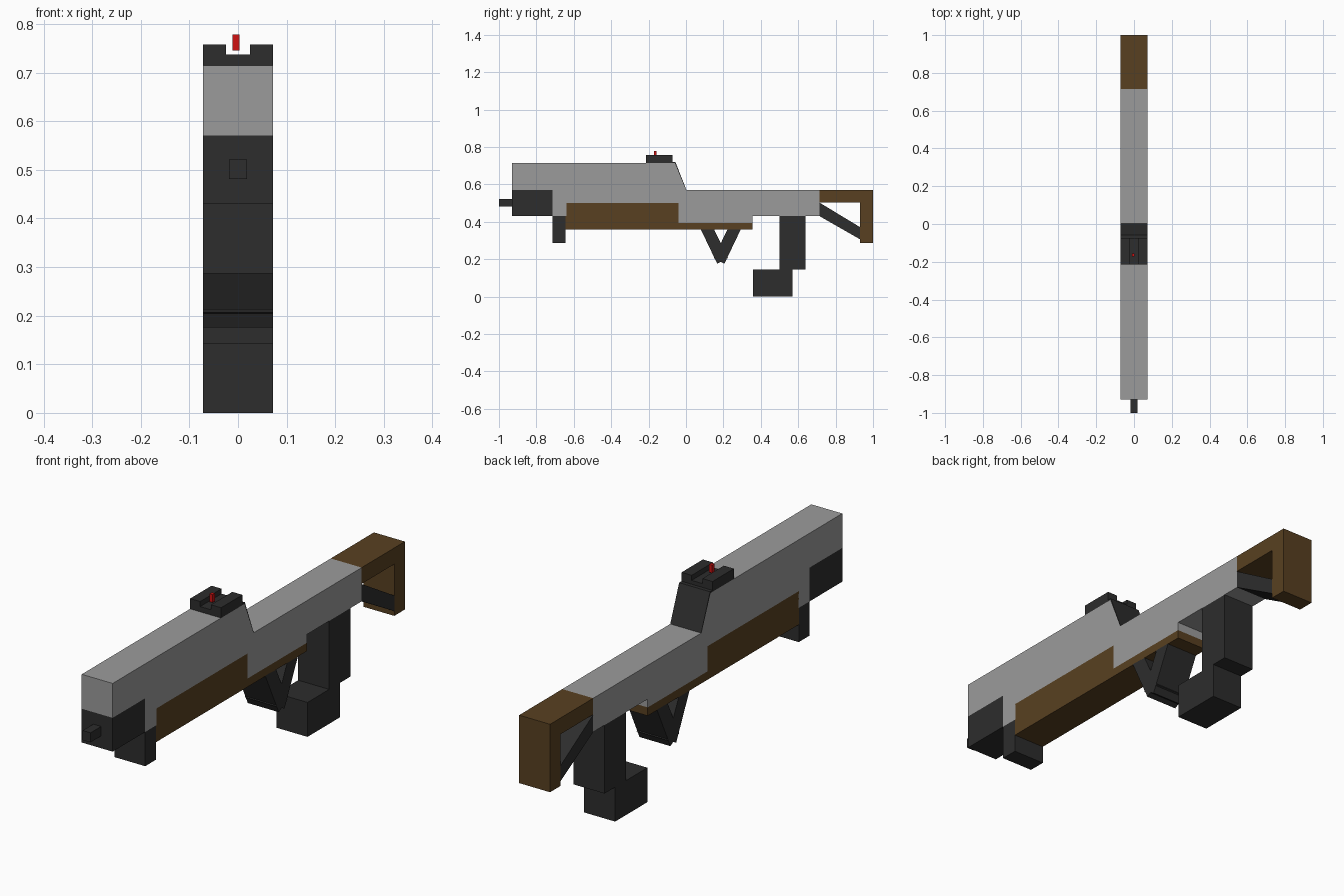
import bpy
import bmesh

if "Cube" in bpy.data.objects:
    bpy.data.objects.remove(bpy.data.objects["Cube"])

W = 0.0715  # half width shared by most parts


def material(name, rgb):
    m = bpy.data.materials.new(name)
    m.diffuse_color = (*rgb, 1)
    m.use_nodes = True
    m.node_tree.nodes["Principled BSDF"].inputs["Base Color"].default_value = m.diffuse_color
    return m


GREY = material("grey", (0.33, 0.33, 0.33))
DARK = material("dark_grey", (0.026, 0.026, 0.026))
WOOD = material("brown", (0.098, 0.051, 0.015))
RED = material("red", (0.63, 0.006, 0.006))


def extrude(name, profile, mat, x0=-W, x1=W):
    """Extrude a (y, z) side profile from x0 to x1."""
    bm = bmesh.new()
    face = bm.faces.new([bm.verts.new((x0, y, z)) for y, z in profile])
    geom = bmesh.ops.extrude_face_region(bm, geom=[face])["geom"]
    verts = [v for v in geom if isinstance(v, bmesh.types.BMVert)]
    bmesh.ops.translate(bm, verts=verts, vec=(x1 - x0, 0, 0))
    bmesh.ops.recalc_face_normals(bm, faces=bm.faces)
    mesh = bpy.data.meshes.new(name)
    bm.to_mesh(mesh)
    bm.free()
    mesh.materials.append(mat)
    obj = bpy.data.objects.new(name, mesh)
    bpy.context.collection.objects.link(obj)
    return obj


def box(name, y0, y1, z0, z1, mat, x0=-W, x1=W):
    return extrude(name, [(y0, z0), (y1, z0), (y1, z1), (y0, z1)], mat, x0, x1)


# Main body with stepped top and cut-outs below
extrude("body", [
    (-0.93, 0.715), (-0.06, 0.715), (0, 0.571), (0.715, 0.571),
    (0.715, 0.43), (0.355, 0.43), (0.355, 0.395), (-0.04, 0.395),
    (-0.04, 0.5), (-0.64, 0.5), (-0.64, 0.43), (-0.715, 0.43),
    (-0.715, 0.571), (-0.93, 0.571)], GREY)

# Thin dark plate on the slope
extrude("slope_plate", [
    (-0.078, 0.715), (-0.075, 0.721), (-0.057, 0.721),
    (0.002, 0.571), (0, 0.571), (-0.06, 0.715)], DARK)

# Muzzle, barrel and front support
box("muzzle_block", -0.93, -0.715, 0.43, 0.571, DARK)
box("barrel", -1.0, -0.93, 0.481, 0.521, DARK, -0.018, 0.018)
box("front_support", -0.715, -0.643, 0.287, 0.43, DARK)

# Wooden underside
extrude("fore_end", [
    (-0.643, 0.36), (0.355, 0.36), (0.355, 0.395),
    (-0.04, 0.395), (-0.04, 0.5), (-0.643, 0.5)], WOOD)

# Crossed trigger guard bars, mirrored about their middle
bar = [(0.078, 0.362), (0.149, 0.362), (0.224, 0.207), (0.167, 0.176)]
extrude("guard_bar_front", bar, DARK)
extrude("guard_bar_rear", [(0.372 - y, z) for y, z in bar], DARK)

# Grip and its forward foot
box("grip", 0.5, 0.64, 0.144, 0.43, DARK)
box("grip_foot", 0.357, 0.57, 0.0, 0.144, DARK)

# Stock with open frame and diagonal strut
extrude("stock", [
    (0.715, 0.571), (1.0, 0.571), (1.0, 0.287),
    (0.93, 0.287), (0.93, 0.503), (0.715, 0.503)], WOOD)
extrude("stock_strut", [
    (0.715, 0.43), (0.93, 0.307), (0.93, 0.372), (0.715, 0.502)], DARK)

# Rear sight: base, two rails and a red marker
box("sight_base", -0.214, -0.073, 0.715, 0.737, DARK)
for side, x0, x1 in (("left", -W, -0.025), ("right", 0.025, W)):
    box("sight_rail_" + side, -0.214, -0.073, 0.737, 0.758, DARK, x0, x1)
box("sight_marker", -0.172, -0.157, 0.745, 0.778, RED, -0.011, 0.003)
